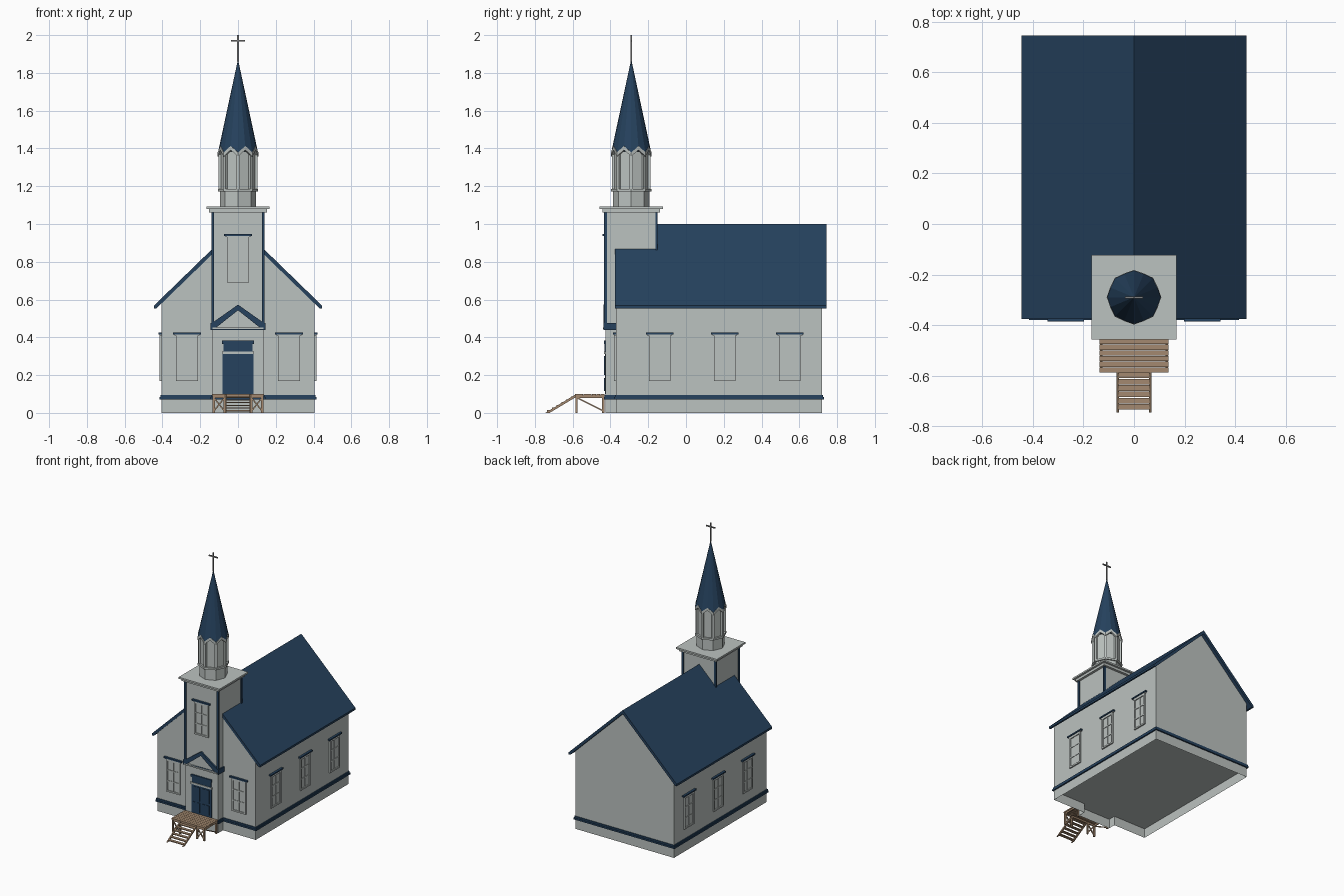
import bpy, bmesh, math
from mathutils import Matrix, Vector

if "Cube" in bpy.data.objects:
    bpy.data.objects.remove(bpy.data.objects["Cube"])


def mat(name, c):
    m = bpy.data.materials.new(name)
    m.diffuse_color = (*c, 1)
    m.use_nodes = True
    m.node_tree.nodes["Principled BSDF"].inputs["Base Color"].default_value = m.diffuse_color
    return m


WALL = mat("pale_grey_siding", (0.50, 0.54, 0.525))
BLUE = mat("navy_blue", (0.019, 0.054, 0.112))
WOOD = mat("bare_wood", (0.37, 0.25, 0.16))
METAL = mat("grey_metal", (0.22, 0.22, 0.22))


def finish(name, bm, m):
    bmesh.ops.recalc_face_normals(bm, faces=bm.faces)
    me = bpy.data.meshes.new(name)
    bm.to_mesh(me)
    bm.free()
    me.materials.append(m)
    ob = bpy.data.objects.new(name, me)
    bpy.context.collection.objects.link(ob)
    return ob


def boxes(name, m, items, M=Matrix()):
    """One object from boxes given as (x0, x1, y0, y1, z0, z1)."""
    bm = bmesh.new()
    for x0, x1, y0, y1, z0, z1 in items:
        T = Matrix.Translation(((x0 + x1) / 2, (y0 + y1) / 2, (z0 + z1) / 2))
        S = Matrix.Diagonal((abs(x1 - x0), abs(y1 - y0), abs(z1 - z0), 1))
        bmesh.ops.create_cube(bm, size=1, matrix=M @ T @ S)
    return finish(name, bm, m)


def bars(name, m, items, w):
    """Square beams between pairs of points."""
    bm = bmesh.new()
    for p, q in items:
        p, q = Vector(p), Vector(q)
        R = (q - p).to_track_quat('Z', 'Y').to_matrix().to_4x4()
        S = Matrix.Diagonal((w, w, (q - p).length, 1))
        bmesh.ops.create_cube(bm, size=1, matrix=Matrix.Translation((p + q) / 2) @ R @ S)
    return finish(name, bm, m)


def prism(name, m, pts, axis, a, b, caps=True):
    """Extrude a 2D outline along an axis from a to b."""
    put = {'x': lambda u, v, t: (t, u, v), 'y': lambda u, v, t: (u, t, v),
           'z': lambda u, v, t: (u, v, t)}[axis]
    bm = bmesh.new()
    A = [bm.verts.new(put(u, v, a)) for u, v in pts]
    B = [bm.verts.new(put(u, v, b)) for u, v in pts]
    n = len(pts)
    for i in range(n):
        j = (i + 1) % n
        bm.faces.new((A[i], A[j], B[j], B[i]))
    if caps:
        bm.faces.new(A)
        bm.faces.new(B)
    return finish(name, bm, m)


HX, Y0, Y1 = 0.405, -0.37, 0.72      # nave
TX, TY0, TY1 = 0.135, -0.425, -0.155  # tower
CY = -0.29                            # tower centre


def footprint(d):
    return [(-HX - d, Y0 - d), (-TX - d, Y0 - d), (-TX - d, TY0 - d), (TX + d, TY0 - d),
            (TX + d, Y0 - d), (HX + d, Y0 - d), (HX + d, Y1 + d), (-HX - d, Y1 + d)]


# Foundation skirt (open below), water table, nave, tower
prism("foundation_skirt", WALL, footprint(0), 'z', 0, 0.075, caps=False)
prism("water_table_trim", BLUE, footprint(0.010), 'z', 0.072, 0.084)
prism("water_table_cap", BLUE, footprint(0.006), 'z', 0.084, 0.096)
prism("nave_walls", WALL, [(-HX, 0.07), (HX, 0.07), (HX, 0.585), (0, 0.98), (-HX, 0.585)], 'y', Y0, Y1)
boxes("tower_walls", WALL, [(-TX, TX, TY0, TY1, 0.07, 1.07)])

# Roof slabs
prism("roof", BLUE, [(0.445, 0.553), (0.445, 0.568), (0, 1.0), (-0.445, 0.568), (-0.445, 0.553),
                     (-0.432, 0.553), (0, 0.972), (0.432, 0.553)], 'y', -0.376, 0.745)

# Tower corner boards and cap
corner = []
for s in (-1, 1):
    for y0, y1 in ((TY0 - 0.008, TY0 + 0.008), (TY1 - 0.006, TY1 + 0.004)):
        corner.append((s * 0.126, s * 0.141, y0, y1, 0.45, 1.067))
boxes("tower_corner_boards", BLUE, corner)
boxes("tower_cornice", WALL, [(-h, h, CY - h, CY + h, a, b) for h, a, b in
                              ((0.153, 1.062, 1.08), (0.168, 1.08, 1.092))])

# Door hood: band round the tower and pediment
boxes("hood_band", BLUE, [(-0.146, 0.146, -0.436, Y0, 0.44, 0.452),
                          (-0.146, -0.137, -0.436, Y0, 0.44, 0.477),
                          (0.137, 0.146, -0.436, Y0, 0.44, 0.477)])
boxes("hood_board", WALL, [(-0.136, 0.136, -0.440, TY0, 0.443, 0.452)])
prism("hood_gable", BLUE, [(-0.146, 0.452), (-0.115, 0.452), (0, 0.543), (0.115, 0.452), (0.146, 0.452),
                           (0.146, 0.470), (0, 0.573), (-0.146, 0.470)], 'y', -0.438, TY0)


# Windows, built in wall space: x along the wall, -y outward
def window(name, loc, turn, z0):
    M = Matrix.Translation(loc) @ Matrix.Rotation(turn, 4, 'Z')
    w, z1 = 0.057, z0 + 0.24
    boxes(name + "_pane", WALL, [(-w, w, -0.003, 0.003, z0, z1)], M)
    bits = [(s * w, s * (w - 0.011), -0.010, 0.002, z0, z1) for s in (-1, 1)]
    bits += [(-w, w, -0.010, 0.002, a, a + 0.011) for a in (z0, z1 - 0.011)]
    bits += [(-0.004, 0.004, -0.007, 0.002, z0, z1)]
    bits += [(-w, w, -0.007, 0.002, z0 + k * 0.08 - 0.004, z0 + k * 0.08 + 0.004) for k in (1, 2)]
    bits += [(-0.066, 0.066, -0.010, 0.002, z1, z1 + 0.010)]
    boxes(name + "_frame", WALL, bits, M)
    boxes(name + "_header", BLUE, [(-0.073, 0.073, -0.016, 0.002, z1 + 0.006, z1 + 0.016)], M)


window("tower_window", (0, TY0, 0), 0, 0.69)
for s, side in ((-1, "left"), (1, "right")):
    window(side + "_front_window", (s * 0.27, Y0, 0), 0, 0.17)
    for i, y in enumerate((-0.14, 0.205, 0.55)):
        window(f"{side}_side_window_{i + 1}", (s * HX, y, 0), s * math.pi / 2, 0.17)

# Double door with transom
yd = TY0
boxes("door_leaves", BLUE, [(-0.083, -0.001, yd - 0.005, yd + 0.002, 0.10, 0.312),
                            (0.001, 0.083, yd - 0.005, yd + 0.002, 0.10, 0.312)])
panels = []
for cx in (-0.055, -0.023, 0.023, 0.055):
    panels += [(cx - 0.012, cx + 0.012, yd - 0.009, yd, a, b) for a, b in ((0.115, 0.185), (0.20, 0.30))]
boxes("door_panels", BLUE, panels)
boxes("door_lintel", WALL, [(-0.086, 0.086, yd - 0.010, yd, 0.312, 0.326)])
boxes("door_transom", BLUE, [(-0.078, 0.078, yd - 0.006, yd, 0.326, 0.372),
                             (-0.085, 0.085, yd - 0.010, yd, 0.366, 0.383)])

# Octagonal belfry, a corner facing front


def octagon(r):
    return [(r * math.sin(k * math.pi / 4), CY - r * math.cos(k * math.pi / 4)) for k in range(8)]


prism("belfry_pedestal", WALL, octagon(0.096), 'z', 1.09, 1.175)
prism("belfry_rail", WALL, octagon(0.107), 'z', 1.172, 1.186)
prism("belfry_panels", WALL, octagon(0.093), 'z', 1.18, 1.385)
bm = bmesh.new()
for k in range(8):
    R = Matrix.Translation((0, CY, 0)) @ Matrix.Rotation(k * math.pi / 4, 4, 'Z')
    bmesh.ops.create_cube(bm, size=1, matrix=R @ Matrix.Translation((0, -0.094, 1.28))
                          @ Matrix.Diagonal((0.018, 0.016, 0.19, 1)))
finish("belfry_posts", bm, WALL)


# Spire and its zigzag gable trim
def zigzag(drop, grow):
    out = []
    for k in range(16):
        a = k * math.pi / 8
        r, z = (0.106, 1.378) if k % 2 == 0 else (0.100, 1.412)
        out.append(((r + grow) * math.sin(a), CY - (r + grow) * math.cos(a), z - drop))
    return out


bm = bmesh.new()
ring = [bm.verts.new(p) for p in zigzag(0, 0)]
tip = bm.verts.new((0, CY, 1.872))
low = bm.verts.new((0, CY, 1.38))
for i in range(16):
    bm.faces.new((ring[i], ring[(i + 1) % 16], tip))
    bm.faces.new((ring[(i + 1) % 16], ring[i], low))
finish("spire", bm, BLUE)
bm = bmesh.new()
loops = [[bm.verts.new(p) for p in zigzag(d, g)] for d, g in
         ((-0.001, 0.002), (0.020, 0.002), (0.020, -0.012), (-0.001, -0.012))]
for L, N in zip(loops, loops[1:] + loops[:1]):
    for i in range(16):
        j = (i + 1) % 16
        bm.faces.new((L[i], L[j], N[j], N[i]))
finish("spire_gable_trim", bm, WALL)

# Cross
boxes("cross", METAL, [(-0.004, 0.004, CY - 0.004, CY + 0.004, 1.86, 2.0),
                       (-0.036, 0.036, CY - 0.004, CY + 0.004, 1.966, 1.974)])

# Wooden landing: planks, rim joists, posts, bracing
n, d0, d1 = 7, -0.588, -0.43
step = (d1 - d0) / n
boxes("landing_planks", WOOD, [(-0.137, 0.137, d0 + i * step, d0 + (i + 1) * step - 0.002, 0.092, 0.101)
                               for i in range(n)])
boxes("landing_joists", WOOD, [(-0.13, 0.13, -0.584, -0.576, 0.08, 0.093), (-0.13, 0.13, -0.444, -0.436, 0.08, 0.093),
                               (-0.134, -0.126, -0.584, -0.43, 0.08, 0.093), (0.126, 0.134, -0.584, -0.43, 0.08, 0.093)])
boxes("landing_posts", WOOD, [(x - 0.006, x + 0.006, y - 0.006, y + 0.006, 0, 0.093)
                              for x in (-0.129, -0.07, 0.07, 0.129) for y in (-0.58, -0.438)
                              if y < -0.5 or abs(x) > 0.1])
braces = []
for s in (-1, 1):
    braces += [((s * 0.129, -0.58, 0.008), (s * 0.07, -0.58, 0.082)), ((s * 0.129, -0.58, 0.082), (s * 0.07, -0.58, 0.008)),
               ((s * 0.129, -0.58, 0.082), (s * 0.129, -0.438, 0.01))]
bars("landing_braces", WOOD, braces, 0.007)

# Stairs
for s, side in ((-1, "left"), (1, "right")):
    prism(side + "_stair_stringer", WOOD, [(-0.585, 0.098), (-0.585, 0.082), (-0.722, 0), (-0.745, 0)],
          'x', s * 0.060, s * 0.069)
boxes("stair_treads", WOOD, [(-0.062, 0.062, -0.735 + i * 0.025, -0.713 + i * 0.025, 0.008 + i * 0.0145, 0.014 + i * 0.0145)
                             for i in range(6)])
